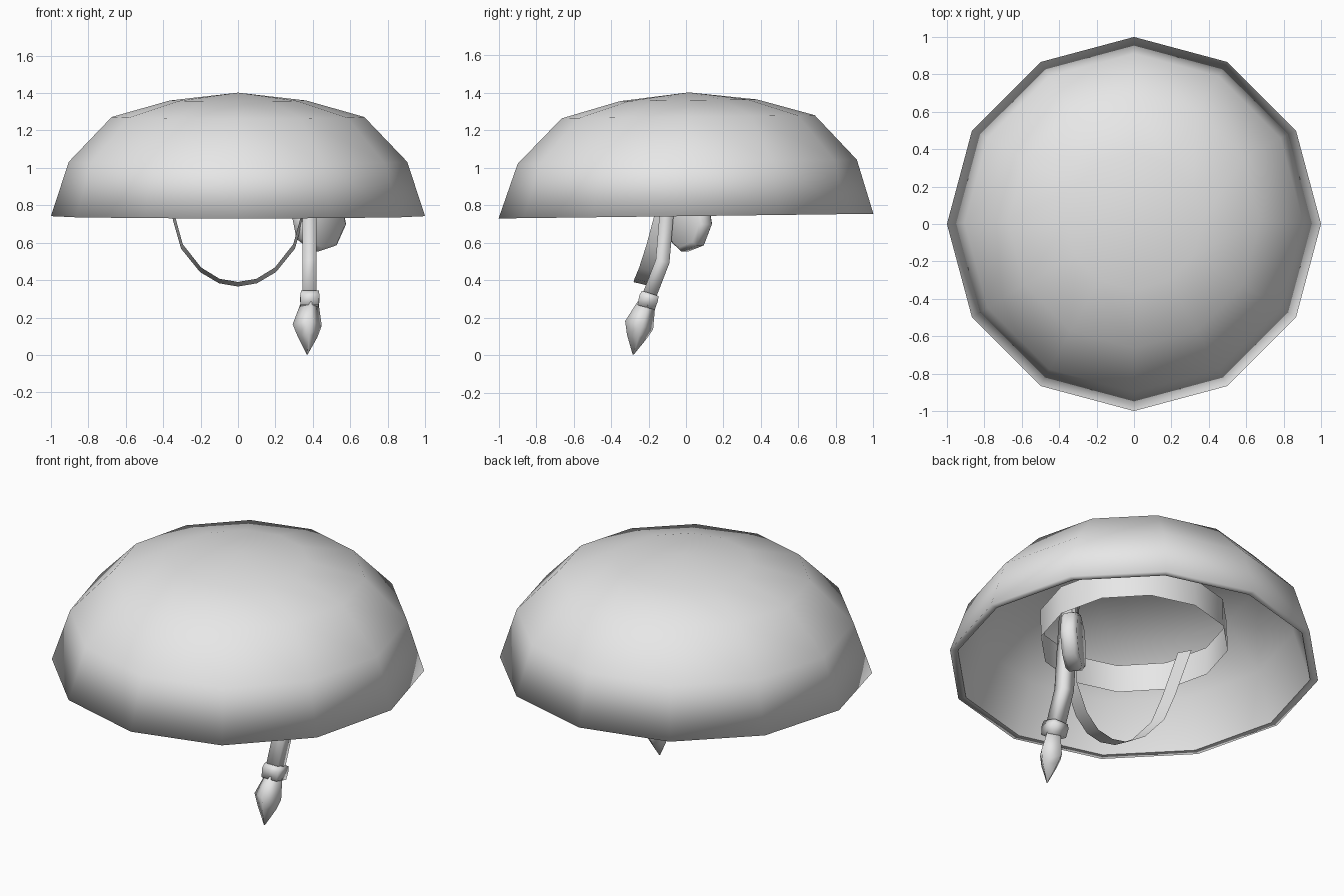
import bpy, bmesh
from math import pi, cos, sin, radians
from mathutils import Vector, Matrix

cube = bpy.data.objects.get("Cube")
if cube:
    bpy.data.objects.remove(cube)

grey = bpy.data.materials.new("plain grey")
grey.use_nodes = True
grey.diffuse_color = (0.8, 0.8, 0.8, 1)
grey.node_tree.nodes["Principled BSDF"].inputs["Base Color"].default_value = (0.8, 0.8, 0.8, 1)


def finish(name, bm):
    bmesh.ops.remove_doubles(bm, verts=bm.verts, dist=0.0005)
    bmesh.ops.recalc_face_normals(bm, faces=bm.faces)
    for f in bm.faces:
        f.smooth = True
    mesh = bpy.data.meshes.new(name)
    bm.to_mesh(mesh)
    bm.free()
    mesh.materials.append(grey)
    obj = bpy.data.objects.new(name, mesh)
    bpy.context.collection.objects.link(obj)
    return obj


def lathe(name, profile, height, tilt, lean=0.0, sides=12):
    """Spin (radius, height) points around z, lean the top back, lift and tip forward."""
    bm = bmesh.new()
    vs = [bm.verts.new((r, 0, z)) for r, z in profile]
    es = [bm.edges.new(p) for p in zip(vs, vs[1:])]
    bmesh.ops.spin(bm, geom=vs + es, cent=(0, 0, 0), axis=(0, 0, 1),
                   angle=2 * pi, steps=sides, use_merge=True)
    for v in bm.verts:
        v.co.y += lean * v.co.z
    obj = finish(name, bm)
    obj.location.z = height
    obj.rotation_euler.x = tilt


def tube(name, path, radii, turn, sides=4):
    """Loft rings along a path, closing both ends."""
    pts = [Vector(p) for p in path]
    bm = bmesh.new()
    rings = []
    for i, (p, r) in enumerate(zip(pts, radii)):
        d = pts[min(i + 1, len(pts) - 1)] - pts[max(i - 1, 0)]
        side = Vector((1, 0, 0))
        up = d.cross(side).normalized()
        rings.append([bm.verts.new(p + r * (cos(a) * side + sin(a) * up))
                      for a in (2 * pi * k / sides + radians(turn) for k in range(sides))])
    for a, b in zip(rings, rings[1:]):
        for k in range(sides):
            n = (k + 1) % sides
            bm.faces.new((a[k], a[n], b[n], b[k]))
    bm.faces.new(rings[0])
    bm.faces.new(rings[-1])
    finish(name, bm)


# Hat: outer dome with its rim, and a separate lining
lathe("hat_shell", [(0, 0.66), (0.365, 0.618), (0.675, 0.53), (0.905, 0.29), (1, 0), (0.957, 0)],
      0.742, 0.0125, 0.035)
lathe("hat_lining", [(0.957, 0), (0.865, 0.277), (0.645, 0.502), (0.35, 0.588), (0, 0.628)],
      0.742, 0.0125, 0.035)

# Headband ring inside the hat
lathe("headband", [(0.507, -0.083), (0.507, 0.083)], 0.957, 0.025)

# Chin strap: a thin ribbon hanging from both sides of the headband
half = [(0.40, -0.055, 1.0), (0.342, -0.12, 0.73), (0.30, -0.16, 0.58),
        (0.20, -0.20, 0.455), (0.10, -0.225, 0.395)]
path = half + [(0, -0.23, 0.378)] + [(-x, y, z) for x, y, z in reversed(half)]
bm = bmesh.new()
edges = [[bm.verts.new(Vector(p) + s * Vector((0.015 * p[0], 0.05, -0.012))) for p in path]
         for s in (-1, 1)]
for i in range(len(path) - 1):
    bm.faces.new((edges[0][i], edges[0][i + 1], edges[1][i + 1], edges[1][i]))
finish("chin_strap", bm)

# Side toggle: a rounded octagonal disc standing on edge
bm = bmesh.new()
bmesh.ops.create_cone(bm, cap_ends=True, segments=8, radius1=0.17, radius2=0.17, depth=0.09,
                      matrix=Matrix.Rotation(radians(-8), 4, 'Z'))
caps = [f for f in bm.faces if len(f.verts) == 8]
rim = list({e for f in caps for e in f.edges})
bmesh.ops.bevel(bm, geom=rim, offset=0.02, segments=1, affect='EDGES')
toggle = finish("side_toggle", bm)
toggle.location = (0.433, 0.01, 0.722)
toggle.rotation_euler = (pi / 2, 0, 0.7)

# Hanging square cord, its collar and the pointed tassel
tube("tassel_cord", [(0.383, -0.08, 1.0), (0.383, -0.105, 0.735), (0.383, -0.125, 0.5),
                     (0.382, -0.195, 0.32)], [0.053] * 4, 45)
tube("tassel_collar", [(0.385, -0.191, 0.33), (0.384, -0.199, 0.305), (0.383, -0.213, 0.255)],
     [0.066, 0.073, 0.068], 45)
tube("tassel", [(0.383, -0.212, 0.27), (0.37, -0.25, 0.16), (0.372, -0.262, 0.10),
                (0.37, -0.282, 0.003)], [0.05, 0.079, 0.055, 0.003], -10)
